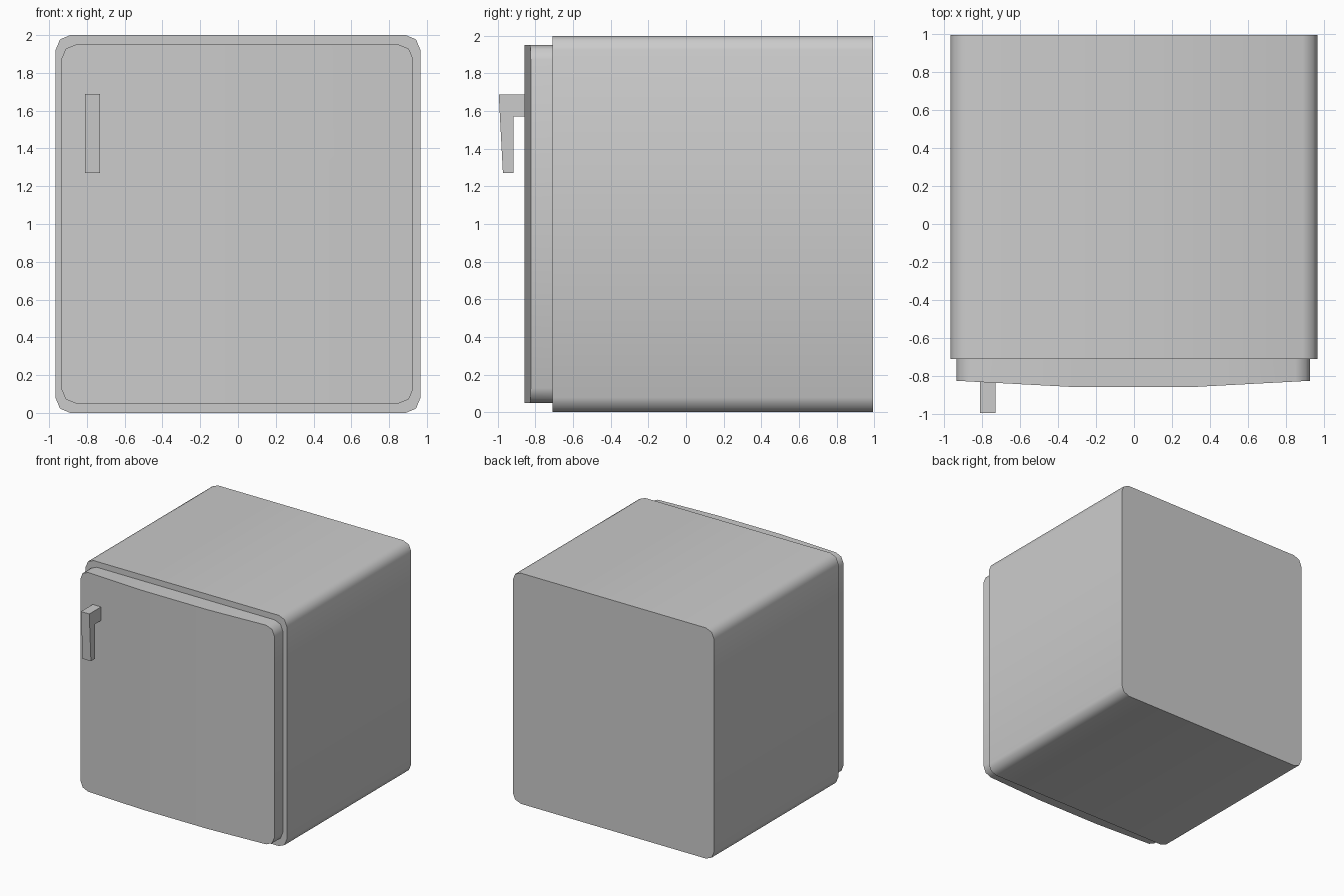
import bpy, bmesh, math
from mathutils import Vector

if "Cube" in bpy.data.objects:
    bpy.data.objects.remove(bpy.data.objects["Cube"])


def rounded_rect(x0, x1, z0, z1, r, seg=2):
    """Outline in the XZ plane with rounded corners."""
    pts = []
    corners = [(x1 - r, z1 - r), (x0 + r, z1 - r), (x0 + r, z0 + r), (x1 - r, z0 + r)]
    for i, (cx, cz) in enumerate(corners):
        for k in range(seg + 1):
            a = math.pi / 2 * (i + k / seg)
            pts.append((cx + r * math.cos(a), cz + r * math.sin(a)))
    return pts


def prism(points, offset):
    """Extrude a closed outline of 3D points along an offset vector."""
    bm = bmesh.new()
    face = bm.faces.new([bm.verts.new(p) for p in points])
    ext = bmesh.ops.extrude_face_region(bm, geom=[face], use_keep_orig=True)
    moved = [v for v in ext["geom"] if isinstance(v, bmesh.types.BMVert)]
    bmesh.ops.translate(bm, verts=moved, vec=Vector(offset))
    return bm


def finish(bm, name, smooth_angle=None):
    bmesh.ops.recalc_face_normals(bm, faces=bm.faces)
    mesh = bpy.data.meshes.new(name)
    bm.to_mesh(mesh)
    bm.free()
    obj = bpy.data.objects.new(name, mesh)
    bpy.context.collection.objects.link(obj)
    if smooth_angle:
        bpy.ops.object.select_all(action='DESELECT')
        obj.select_set(True)
        bpy.context.view_layer.objects.active = obj
        bpy.ops.object.shade_smooth_by_angle(angle=math.radians(smooth_angle))
    return obj


FRONT, BACK = -0.71, 0.995

# Cabinet: rounded box running front to back
outline = rounded_rect(-0.965, 0.965, 0, 2, 0.077)
finish(prism([(x, FRONT, z) for x, z in outline], (0, BACK - FRONT, 0)), "cabinet", 60)

# Door: rounded slab whose front bows outward in three strips
DX0, DX1 = -0.935, 0.927
EDGE_Y, MID_Y = -0.825, -0.858
third = (DX1 - DX0) / 3
outline = rounded_rect(DX0, DX1, 0.05, 1.95, 0.077)
bm = prism([(x, FRONT, z) for x, z in outline], (0, EDGE_Y - FRONT, 0))
for cut in (DX0 + third, DX1 - third):
    bmesh.ops.bisect_plane(bm, geom=bm.verts[:] + bm.edges[:] + bm.faces[:],
                           plane_co=(cut, 0, 0), plane_no=(1, 0, 0))
for v in bm.verts:
    if v.co.y < EDGE_Y + 0.01:
        t = min(v.co.x - DX0, DX1 - v.co.x) / third
        v.co.y = EDGE_Y + (MID_Y - EDGE_Y) * min(t, 1)
finish(bm, "door", 60)

# Handle: hooked side profile, tapering towards its lower end
profile = [(-0.825, 1.688), (-0.995, 1.688), (-0.973, 1.27),
           (-0.918, 1.27), (-0.918, 1.57), (-0.825, 1.57)]
finish(prism([(-0.81, y, z) for y, z in profile], (0.08, 0, 0)), "door_handle")
